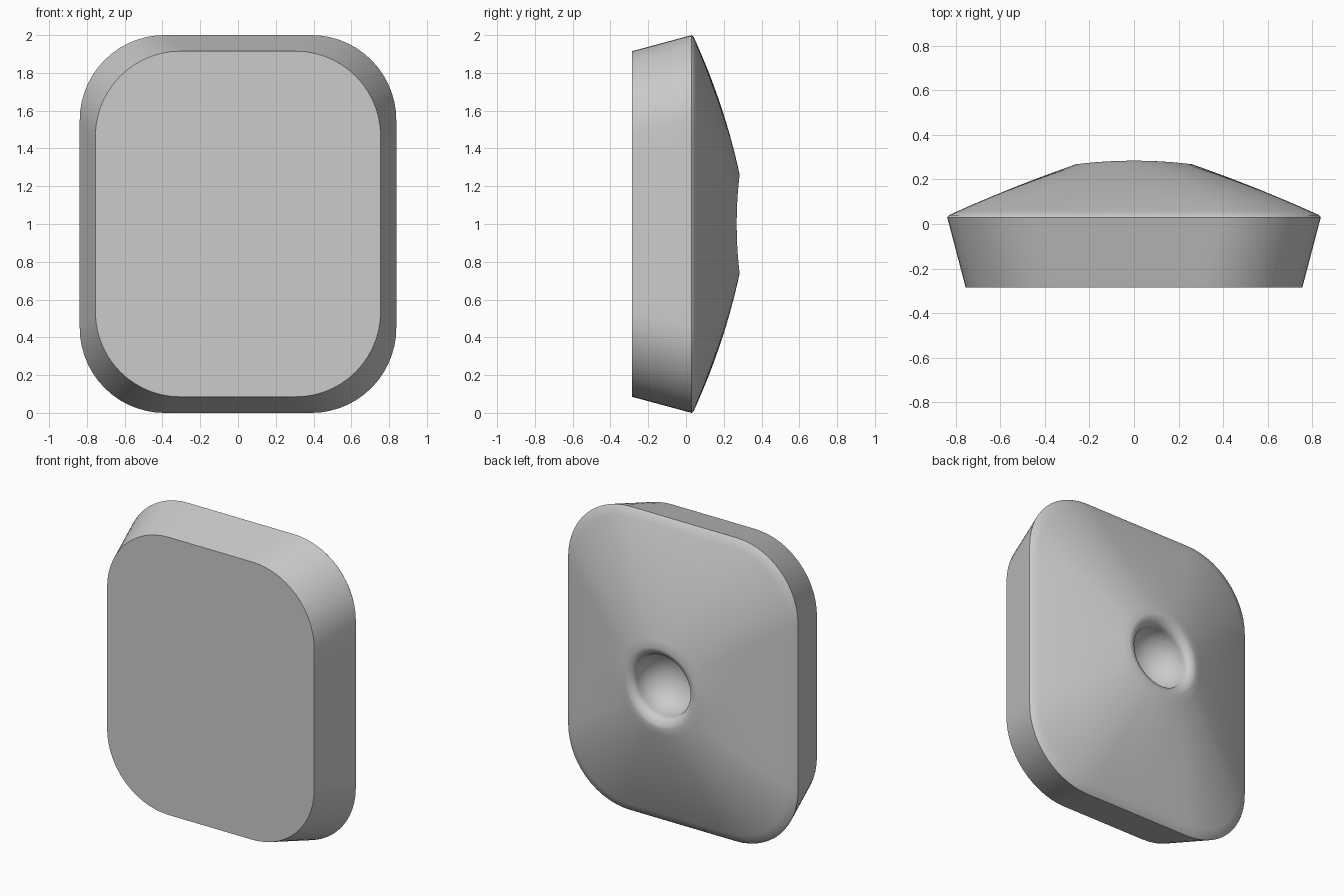
import bpy, bmesh, math

if "Cube" in bpy.data.objects:
    bpy.data.objects.remove(bpy.data.objects["Cube"])

CENTRE_Z = 1.0
CORNER_STEPS = 14
EDGE_STEPS = 10
RIM_R, HOLE_R = 0.26, 0.2
FILLET_DEPTH, BOWL_DEPTH = 0.05, 0.18


def outline(half_w, half_h, radius):
    """Rounded rectangle as (x, z) points around the origin."""
    pts = []
    for k, (sx, sz) in enumerate([(1, 1), (-1, 1), (-1, -1), (1, -1)]):
        cx, cz = sx * (half_w - radius), sz * (half_h - radius)
        for i in range(CORNER_STEPS + 1):
            a = math.pi / 2 * (k + i / CORNER_STEPS)
            pts.append((cx + radius * math.cos(a), cz + radius * math.sin(a)))
    # split the straight runs between corners
    full = []
    for p, q in zip(pts, pts[1:] + pts[:1]):
        steps = EDGE_STEPS if math.dist(p, q) > 0.2 else 1
        full += [(p[0] + (q[0] - p[0]) * i / steps, p[1] + (q[1] - p[1]) * i / steps)
                 for i in range(steps)]
    return full


def rim_y(angle):
    """The rim stands a little higher above and below the socket."""
    return 0.268 + 0.016 * math.sin(angle) ** 2


front = outline(0.755, 0.915, 0.45)
edge = outline(0.838, 1.0, 0.45)
lip = outline(0.83, 0.992, 0.442)
angles = [math.atan2(z, x) for x, z in lip]

# Rings from the front face, over the edge, up the domed back, into the socket
rings = [[(x, -0.285, z) for x, z in front],
         [(x, 0.03, z) for x, z in edge],
         [(x, 0.04, z) for x, z in lip]]

DOME_STEPS = 16
for s in range(1, DOME_STEPS + 1):
    t = s / DOME_STEPS
    ring = []
    for (x, z), a in zip(lip, angles):
        rx, rz = RIM_R * math.cos(a), RIM_R * math.sin(a)
        bulge = (0.03 + 0.06 * math.sin(a) ** 2) * t * (1 - t)
        ring.append((x + (rx - x) * t, 0.04 + (rim_y(a) - 0.04) * t + bulge, z + (rz - z) * t))
    rings.append(ring)

# Rounded rim, then the concave bowl
profile = []
for i in range(1, 9):
    f = math.pi / 2 * i / 8
    profile.append((RIM_R - (RIM_R - HOLE_R) * math.sin(f), FILLET_DEPTH * (1 - math.cos(f))))
for i in range(1, 12):
    f = math.pi / 2 * i / 12
    profile.append((HOLE_R * math.cos(f), FILLET_DEPTH + BOWL_DEPTH * math.sin(f)))
for r, depth in profile:
    level = max(0.0, (r - HOLE_R) / (RIM_R - HOLE_R))
    rings.append([(r * math.cos(a), 0.275 + (rim_y(a) - 0.275) * level - depth, r * math.sin(a))
                  for a in angles])

bm = bmesh.new()
loops = [[bm.verts.new((x, y, z + CENTRE_Z)) for x, y, z in ring] for ring in rings]
n = len(angles)
for a, b in zip(loops, loops[1:]):
    for i in range(n):
        j = (i + 1) % n
        bm.faces.new((a[i], a[j], b[j], b[i]))
bm.faces.new(loops[0])
bottom = bm.verts.new((0, 0.275 - FILLET_DEPTH - BOWL_DEPTH, CENTRE_Z))
for i in range(n):
    bm.faces.new((loops[-1][i], loops[-1][(i + 1) % n], bottom))
bmesh.ops.recalc_face_normals(bm, faces=bm.faces)

mesh = bpy.data.meshes.new("socket_plate")
bm.to_mesh(mesh)
bm.free()
plate = bpy.data.objects.new("socket_plate", mesh)
bpy.context.collection.objects.link(plate)

# Plain grey
grey = bpy.data.materials.new("plain_grey")
grey.use_nodes = True
colour = (0.6, 0.6, 0.6, 1.0)
grey.diffuse_color = colour
grey.node_tree.nodes["Principled BSDF"].inputs["Base Color"].default_value = colour
mesh.materials.append(grey)

bpy.ops.object.select_all(action='DESELECT')
plate.select_set(True)
bpy.context.view_layer.objects.active = plate
bpy.ops.object.shade_smooth_by_angle(angle=math.radians(50))
